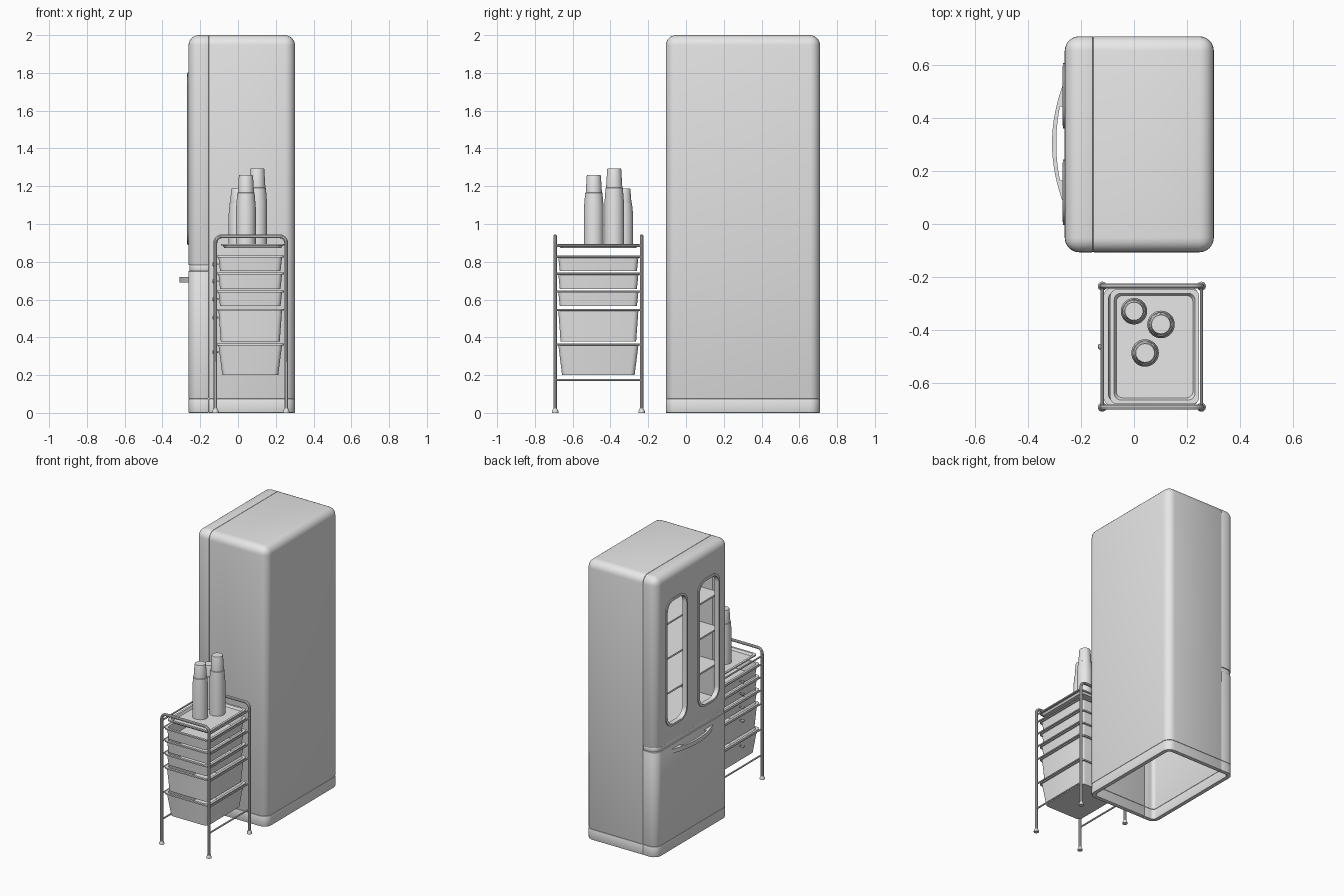
import bpy, bmesh, math
from mathutils import Matrix, Vector

cube = bpy.data.objects.get("Cube")
if cube:
    bpy.data.objects.remove(cube, do_unlink=True)

grey = bpy.data.materials.new("light_grey")
grey.use_nodes = True
COLOR = (0.8, 0.8, 0.8, 1)
grey.diffuse_color = COLOR
grey.node_tree.nodes["Principled BSDF"].inputs["Base Color"].default_value = COLOR


def finish(name, bm, smooth=True):
    """Turn a bmesh into a named, shaded object."""
    bmesh.ops.recalc_face_normals(bm, faces=bm.faces)
    mesh = bpy.data.meshes.new(name)
    bm.to_mesh(mesh)
    bm.free()
    ob = bpy.data.objects.new(name, mesh)
    bpy.context.collection.objects.link(ob)
    mesh.materials.append(grey)
    if smooth:
        shade(ob)
    return ob


def shade(ob):
    bpy.ops.object.select_all(action='DESELECT')
    ob.select_set(True)
    bpy.context.view_layer.objects.active = ob
    bpy.ops.object.shade_smooth_by_angle(angle=math.radians(35))


def bake(ob):
    """Replace the mesh by its modified result."""
    bpy.context.view_layer.update()
    deps = bpy.context.evaluated_depsgraph_get()
    mesh = bpy.data.meshes.new_from_object(ob.evaluated_get(deps))
    ob.modifiers.clear()
    ob.data = mesh
    shade(ob)


def rounded_rect(cx, cy, hx, hy, r, n=6):
    pts = []
    for k, (sx, sy) in enumerate([(1, 1), (-1, 1), (-1, -1), (1, -1)]):
        for i in range(n + 1):
            a = math.pi / 2 * (k + i / n)
            pts.append((cx + sx * (hx - r) + r * math.cos(a),
                        cy + sy * (hy - r) + r * math.sin(a)))
    return pts


def loft(name, rings, closed=False, smooth=True):
    """Skin equal-length rings of (points, height); cap the ends or close the loop."""
    bm = bmesh.new()
    loops = [[bm.verts.new((x, y, z)) for x, y in pts] for pts, z in rings]
    pairs = list(zip(loops, loops[1:]))
    if closed:
        pairs.append((loops[-1], loops[0]))
    else:
        bm.faces.new(loops[0])
        bm.faces.new(loops[-1])
    for a, b in pairs:
        for i in range(len(a)):
            j = (i + 1) % len(a)
            bm.faces.new((a[i], a[j], b[j], b[i]))
    return finish(name, bm, smooth)


def lathe(name, profile, place, n=24):
    """Solid of revolution from (radius, height) pairs."""
    circle = [(math.cos(2 * math.pi * i / n), math.sin(2 * math.pi * i / n)) for i in range(n)]
    ob = loft(name, [([(r * x, r * y) for x, y in circle], z) for r, z in profile])
    ob.matrix_world = place
    return ob


def pipe(name, pts, radius):
    cu = bpy.data.curves.new(name, 'CURVE')
    cu.dimensions = '3D'
    cu.bevel_depth, cu.bevel_resolution, cu.use_fill_caps = radius, 3, True
    sp = cu.splines.new('POLY')
    sp.points.add(len(pts) - 1)
    for p, co in zip(sp.points, pts):
        p.co = (*co, 1)
    tmp = bpy.data.objects.new(name + "_path", cu)
    bpy.context.collection.objects.link(tmp)
    bpy.context.view_layer.update()
    mesh = bpy.data.meshes.new_from_object(tmp.evaluated_get(bpy.context.evaluated_depsgraph_get()))
    bpy.data.objects.remove(tmp, do_unlink=True)
    bm = bmesh.new()
    bm.from_mesh(mesh)
    return finish(name, bm)


# ---- Refrigerator ----
LO, HI = Vector((-0.262, -0.107, 0)), Vector((0.302, 0.71, 2))
SEAM_X, WALL, FRONT = -0.155, 0.03, -0.262


def shell(name, cuts, inset=0.0, holes=()):
    """Section of the rounded cabinet shell; cuts are (axis, side, position)."""
    bm = bmesh.new()
    bmesh.ops.create_cube(bm, size=1)
    size, mid = HI - LO, (HI + LO) / 2
    for v in bm.verts:
        v.co = Vector([c * (s - 2 * inset) + m for c, s, m in zip(v.co, size, mid)])
    bottom = min(bm.faces, key=lambda f: f.calc_center_median().z)
    bmesh.ops.delete(bm, geom=[bottom], context='FACES')
    bmesh.ops.bevel(bm, geom=[e for e in bm.edges if not e.is_boundary],
                    offset=0.055, segments=6, profile=0.5, affect='EDGES')
    for axis, side, pos in cuts:
        co, no = Vector(), Vector()
        co[axis], no[axis] = pos, side
        bmesh.ops.bisect_plane(bm, geom=bm.verts[:] + bm.edges[:] + bm.faces[:],
                               plane_co=co, plane_no=no, clear_outer=True)
    ob = finish(name, bm)
    solid = ob.modifiers.new("wall", 'SOLIDIFY')
    solid.thickness, solid.offset = WALL, -1
    bev = ob.modifiers.new("seam", 'BEVEL')
    bev.width, bev.segments, bev.angle_limit = 0.004, 2, math.radians(60)
    for h in holes:
        cut = ob.modifiers.new("window", 'BOOLEAN')
        cut.object, cut.operation, cut.solver = h, 'DIFFERENCE', 'EXACT'
    bake(ob)
    return ob


# Local xy to world yz, for outlines lying on the door
DOOR = Matrix(((0, 0, 1, 0), (1, 0, 0, 0), (0, 1, 0, 0), (0, 0, 0, 1)))
WINDOWS = {"left_window": 0.12, "right_window": 0.485}
cutters = []
for name, cy in WINDOWS.items():
    def outline(grow):
        return rounded_rect(cy, 1.345, 0.112 + grow, 0.445 + grow, 0.07 + grow)
    hole = loft(name + "_cutter", [(outline(0), -0.35), (outline(0), -0.2)])
    frame = loft(name + "_frame", [(outline(0.012), -0.255), (outline(0.012), -0.268),
                                   (outline(-0.004), -0.27), (outline(-0.004), -0.235)], closed=True)
    hole.matrix_world = frame.matrix_world = DOOR
    hole.hide_render = True
    cutters.append(hole)

front, back = (0, 1, SEAM_X), (0, -1, SEAM_X)
shell("cabinet_body", [back, (2, -1, 0.075)])
shell("upper_door", [front, (2, -1, 0.783)], holes=cutters)
shell("door_divider", [front, (2, -1, 0.751), (2, 1, 0.783)], inset=0.004)
shell("lower_door", [front, (2, -1, 0.075), (2, 1, 0.751)])
shell("base_front", [front, (2, 1, 0.075)])
shell("base_rear", [back, (2, 1, 0.075)])
for c in cutters:
    bpy.data.objects.remove(c, do_unlink=True)

# Interior floor and shelves
for i, z in enumerate((0.84, 1.1, 1.35, 1.6)):
    pts = rounded_rect(0.035, 0.3, 0.245, 0.385, 0.03)
    loft(f"shelf_{i}", [(pts, z - 0.012), (pts, z)])

# Bowed handle on the lower door
N = 16
outer, inner = [], []
for i in range(N + 1):
    t = 2 * i / N - 1
    outer.append((FRONT - 0.048 * (1 - t * t), 0.305 + 0.24 * t))
    inner.append((FRONT - 0.018 - 0.014 * (1 - t * t), 0.305 + 0.14 * t))
pts = outer + [(FRONT, inner[-1][1])] + inner[::-1] + [(FRONT, inner[0][1])]
loft("door_handle", [(pts, 0.69), (pts, 0.72)])

# ---- Drawer trolley ----
X0, X1, Y0, Y1 = -0.12, 0.255, -0.693, -0.235
CX, CY = 0.065, (Y0 + Y1) / 2
TOP, R = 0.935, 0.035

for side, y in (("front", Y0), ("back", Y1)):
    path = [(X0, y, 0.01)]
    for cx, start in ((X0 + R, math.pi), (X1 - R, math.pi / 2)):
        for i in range(7):
            a = start - math.pi / 2 * i / 6
            path.append((cx + R * math.cos(a), y, TOP - R + R * math.sin(a)))
    path.append((X1, y, 0.01))
    pipe(side + "_frame", path, 0.01)
    for label, x in (("right", X0), ("left", X1)):
        lathe(f"{side}_{label}_foot", [(0.017, 0), (0.017, 0.008), (0.011, 0.022)],
              Matrix.Translation((x, y, 0)), 16)


def tray(name, cx, cy, hx, hy, top, depth, lip, taper):
    """Open tapered tray with a flat lip."""
    t = 0.006

    def ring(d, z):
        return rounded_rect(cx, cy, hx - d, hy - d, 0.025, 4), z
    loft(name, [ring(lip + t + taper, top - depth + t), ring(lip + t, top), ring(0, top),
                ring(0, top - 0.009), ring(lip, top - 0.009), ring(lip + taper, top - depth)])


tray("top_tray", 0.078, CY, 0.168, 0.217, 0.895, 0.022, 0.009, 0.008)
DRAWERS = [(0.832, 0.082, 0.008), (0.742, 0.087, 0.008), (0.647, 0.082, 0.008),
           (0.55, 0.172, 0.012), (0.367, 0.167, 0.02)]
for i, (z, depth, taper) in enumerate(DRAWERS):
    tray(f"drawer_{i}", CX, CY, 0.178, 0.222, z, depth, 0.01, taper)
    knob_place = Matrix.Translation((-0.102, CY, z - 0.045)) @ Matrix.Rotation(-math.pi / 2, 4, 'Y')
    lathe(f"drawer_knob_{i}", [(0.005, 0), (0.005, 0.018), (0.011, 0.022), (0.011, 0.03), (0.006, 0.034)],
          knob_place, 16)

# Side rails under every tray, and the lower braces
for label, x in (("right", X0), ("left", X1)):
    for i, z in enumerate([0.89] + [d[0] for d in DRAWERS] + [0.18]):
        pipe(f"{label}_rail_{i}", [(x, Y0, z - 0.005), (x, Y1, z - 0.005)], 0.006)

# Bottles standing on the top tray
for i, (x, y, r, top) in enumerate([(0.0, -0.33, 0.05, 1.187), (0.102, -0.38, 0.052, 1.295),
                                    (0.042, -0.488, 0.052, 1.26)]):
    h = top - 0.879
    lathe(f"bottle_{i}", [(r, 0), (r, 0.55 * h), (r * 0.88, 0.75 * h), (r * 0.82, 0.755 * h),
                          (r * 0.82, 0.77 * h), (r * 0.72, 0.985 * h), (r * 0.68, h)],
          Matrix.Translation((x, y, 0.879)), 32)
